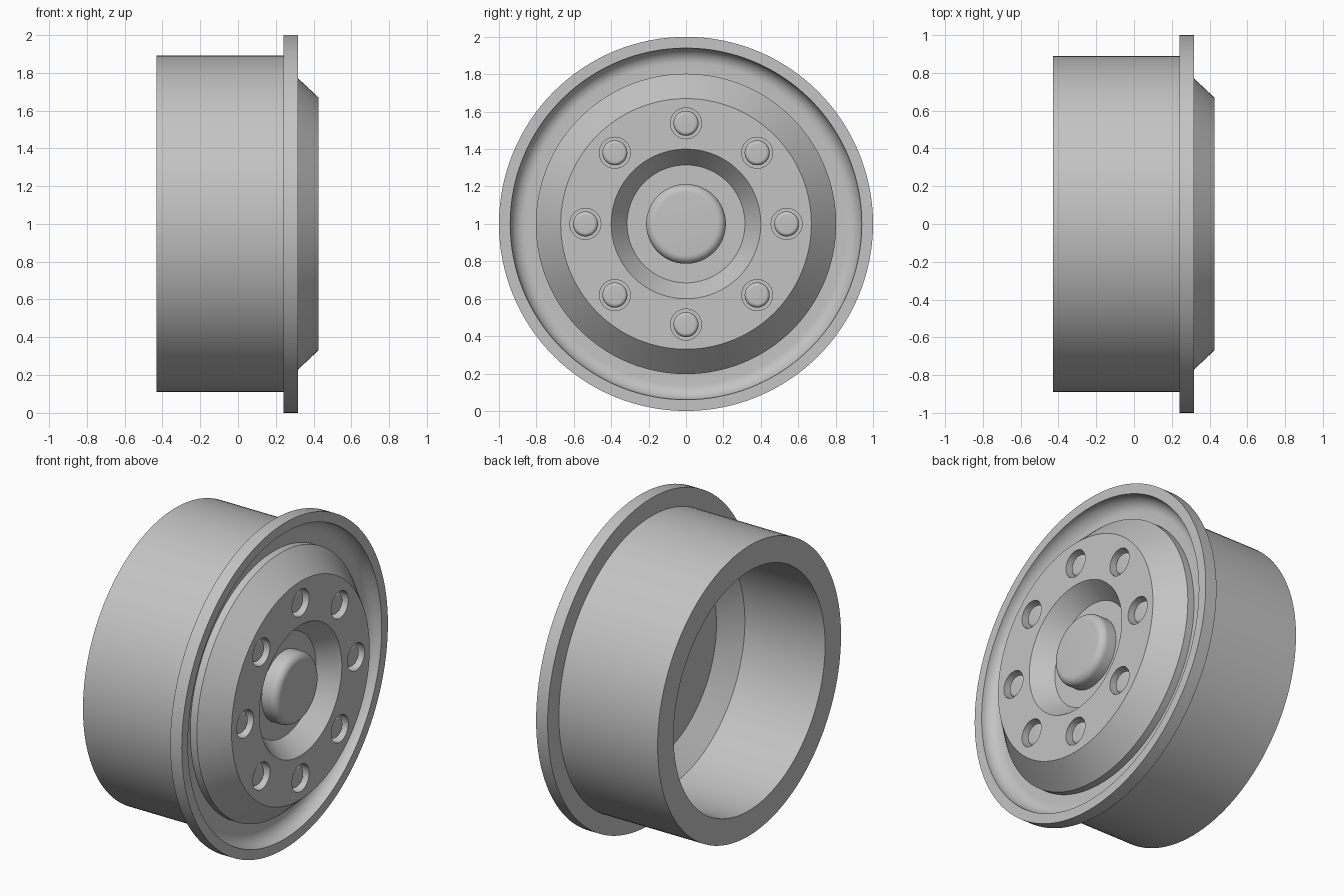
import bpy, bmesh
from math import pi, sin, cos, radians
from mathutils import Matrix, Vector

cube = bpy.data.objects.get("Cube")
if cube:
    bpy.data.objects.remove(cube)

AXIS_Z = 1.0          # height of the wheel axis
BOLTS, BOLT_CIRCLE = 8, 0.538

metal = bpy.data.materials.new("grey metal")
metal.use_nodes = True
GREY = (0.55, 0.55, 0.55, 1)
metal.diffuse_color = GREY
metal.node_tree.nodes["Principled BSDF"].inputs["Base Color"].default_value = GREY


def arc(cx, cr, radius, start, end, steps=10):
    """Points (x, r) on an arc of the profile, angles in degrees."""
    angles = [radians(start + (end - start) * i / steps) for i in range(steps + 1)]
    return [(cx + radius * cos(a), cr + radius * sin(a)) for a in angles]


def lathe(name, profile, y=0.0, z=AXIS_Z, segments=128):
    """Spin an (x, r) profile, running from axis to axis, round the x axis."""
    bm = bmesh.new()
    verts = [bm.verts.new((x, 0, r)) for x, r in profile]
    edges = [bm.edges.new(pair) for pair in zip(verts, verts[1:])]
    bmesh.ops.spin(bm, geom=verts + edges, cent=(0, 0, 0), axis=(1, 0, 0),
                   angle=2 * pi, steps=segments, use_duplicate=False)
    bmesh.ops.remove_doubles(bm, verts=bm.verts, dist=1e-5)
    bmesh.ops.recalc_face_normals(bm, faces=bm.faces)
    bmesh.ops.transform(bm, matrix=Matrix.Translation(Vector((0, y, z))), verts=bm.verts)
    mesh = bpy.data.meshes.new(name)
    bm.to_mesh(mesh)
    bm.free()
    mesh.materials.append(metal)
    obj = bpy.data.objects.new(name, mesh)
    bpy.context.collection.objects.link(obj)
    return obj


def activate(obj):
    bpy.ops.object.select_all(action='DESELECT')
    obj.select_set(True)
    bpy.context.view_layer.objects.active = obj


def smooth(obj):
    activate(obj)
    bpy.ops.object.shade_smooth_by_angle(angle=radians(25))


def button(name, base, tip, radius, fillet, **place):
    """Short round stud with a rounded front edge."""
    edge = arc(tip - fillet, radius - fillet, fillet, 90, 0, 8)
    return lathe(name, [(base, 0), (base, radius)] + edge + [(tip, 0)], **place)


# Rim, flange, groove, dished face and hollow back in one profile
profile = [(0.22, 0), (0.22, 0.61), (0.115, 0.735), (-0.43, 0.735), (-0.43, 0.89),
           (0.24, 0.89), (0.24, 1.0), (0.318, 1.0)]
profile += arc(0.318, 0.86, 0.08, 90, 180)       # rounded groove wall
profile += [(0.238, 0.803), (0.283, 0.803), (0.425, 0.67),
            (0.425, 0.40), (0.31, 0.315), (0.31, 0)]
wheel = lathe("wheel_rim", profile)

# Bolt holes cut into the face, each with a rounded bolt inside
for i in range(BOLTS):
    a = 2 * pi * i / BOLTS
    place = dict(y=BOLT_CIRCLE * sin(a), z=AXIS_Z + BOLT_CIRCLE * cos(a), segments=32)
    cutter = lathe("hole_cutter", [(0.35, 0), (0.35, 0.083), (0.5, 0.083), (0.5, 0)], **place)
    cutter.hide_render = True
    cut = wheel.modifiers.new("bolt_hole", 'BOOLEAN')
    cut.operation, cut.object, cut.solver = 'DIFFERENCE', cutter, 'EXACT'
    activate(wheel)
    bpy.ops.object.modifier_apply(modifier=cut.name)
    bpy.data.objects.remove(cutter)
    smooth(button(f"bolt_{i + 1}", 0.345, 0.405, 0.067, 0.02, **place))
smooth(wheel)

# Hub cap in the central recess
smooth(button("hub_cap", 0.305, 0.412, 0.213, 0.045, segments=96))
